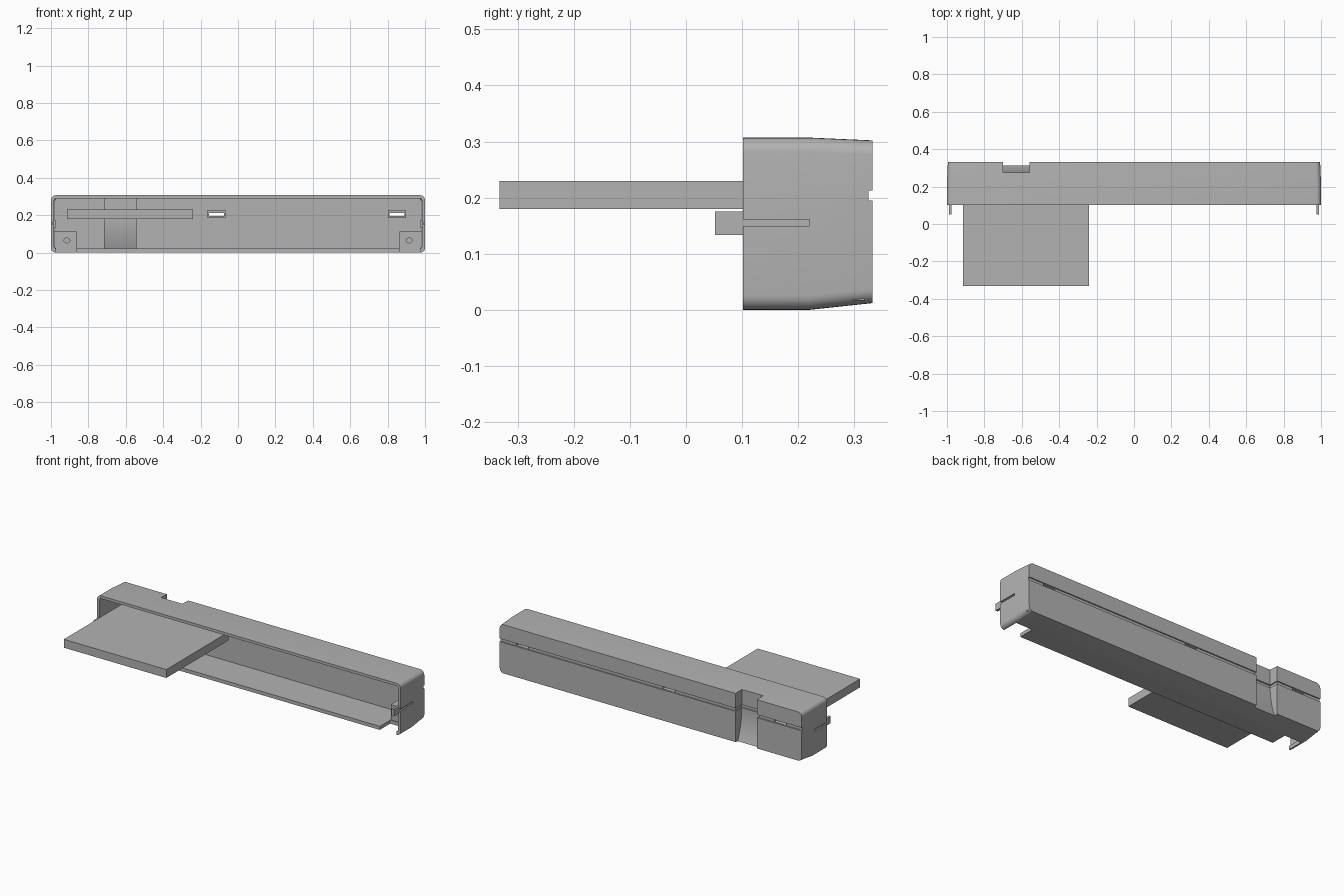
import bpy
import bmesh
import math

if "Cube" in bpy.data.objects:
    bpy.data.objects.remove(bpy.data.objects["Cube"], do_unlink=True)

grey = bpy.data.materials.new("mid_grey")
grey.use_nodes = True
COLOUR = (0.45, 0.45, 0.45, 1)
grey.diffuse_color = COLOUR
grey.node_tree.nodes["Principled BSDF"].inputs["Base Color"].default_value = COLOUR


def loft(name, rings):
    """Closed solid through matching rings of points."""
    bm = bmesh.new()
    loops = [[bm.verts.new(p) for p in ring] for ring in rings]
    n = len(loops[0])
    for a, b in zip(loops, loops[1:]):
        for i in range(n):
            j = (i + 1) % n
            bm.faces.new((a[i], a[j], b[j], b[i]))
    bm.faces.new(loops[0])
    bm.faces.new(loops[-1])
    bmesh.ops.recalc_face_normals(bm, faces=bm.faces)
    mesh = bpy.data.meshes.new(name)
    bm.to_mesh(mesh)
    bm.free()
    mesh.materials.append(grey)
    ob = bpy.data.objects.new(name, mesh)
    bpy.context.collection.objects.link(ob)
    return ob


def box(name, x0, x1, y0, y1, z0, z1):
    return loft(name, [[(x0, y0, z), (x1, y0, z), (x1, y1, z), (x0, y1, z)]
                       for z in (z0, z1)])


def rounded_ring(y, half, z0, z1, r, steps=6):
    """Rounded rectangle in the x-z plane."""
    pts = []
    corners = ((half - r, z1 - r), (r - half, z1 - r), (r - half, z0 + r), (half - r, z0 + r))
    for k, (cx, cz) in enumerate(corners):
        for s in range(steps + 1):
            a = (k + s / steps) * math.pi / 2
            pts.append((cx + r * math.cos(a), y, cz + r * math.sin(a)))
    return pts


def profile_x(name, yz, x0, x1):
    """Side profile extruded along x."""
    return loft(name, [[(x, y, z) for y, z in yz] for x in (x0, x1)])


def combine(target, other, operation):
    mod = target.modifiers.new("combine", "BOOLEAN")
    mod.operation = operation
    mod.solver = "EXACT"
    mod.object = other
    bpy.context.view_layer.objects.active = target
    bpy.ops.object.modifier_apply(modifier=mod.name)
    bpy.data.objects.remove(other, do_unlink=True)


def cut(target, other):
    combine(target, other, "DIFFERENCE")


def join(target, other):
    combine(target, other, "UNION")


# Long housing, open at the front and tapered towards the back
FRONT, BACK, TOP = 0.102, 0.332, 0.307
housing = loft("housing", [
    rounded_ring(FRONT, 1.0, 0, TOP, 0.026),
    rounded_ring(0.22, 1.0, 0, TOP, 0.026),
    rounded_ring(BACK, 0.995, 0.012, 0.302, 0.026)])
cut(housing, loft("cavity", [
    rounded_ring(0.05, 0.984, 0.021, 0.291, 0.012),
    rounded_ring(0.314, 0.98, 0.021, 0.289, 0.012)]))

# Finger recess: straight above, curving out to the back below
STEPS = 10
curve = []
for i in range(STEPS + 1):
    t = i / STEPS
    curve.append((0.275 + 0.041 * t * t, 0.195 * (1 - t)))
cover = [(y - 0.016, max(z, 0.015)) for y, z in curve]
join(housing, profile_x("recess_cover",
     [(0.32, 0.296), (0.259, 0.296)] + cover + [(0.32, 0.015)], -0.717, -0.544))
cut(housing, profile_x("recess_cutter",
    [(0.4, 0.4), (0.275, 0.4)] + curve + [(0.316, -0.1), (0.4, -0.1)], -0.70, -0.56))

# Slot frames on the inside of the back wall
SLOTS = (-0.85, -0.115, 0.85)
for x in SLOTS:
    join(housing, box("slot_frame", x - 0.048, x + 0.048, 0.292, 0.32, 0.184, 0.229))

# Corner mounts standing behind notches in the floor
for side in (-1, 1):
    xs = sorted((side * 0.863, side * 0.99))
    join(housing, box("corner_mount", *xs, 0.205, 0.318, 0.017, 0.112))
    xs = sorted((side * 0.863, side * 0.974))
    cut(housing, box("floor_notch", *xs, 0.05, 0.2, -0.1, 0.03))
    hole = [[(side * 0.915 + 0.016 * math.cos(a), y, 0.065 + 0.013 * math.sin(a))
             for a in (k * math.tau / 16 for k in range(16))] for y in (0.19, 0.235)]
    cut(housing, loft("mount_hole", hole))
    # Slit along the end wall
    xs = sorted((side * 0.991, side * 1.05))
    cut(housing, box("end_slit", *xs, 0.05, 0.22, 0.149, 0.161))

# Groove along the back, following the recess, with through slots
cut(housing, box("groove", -1.1, 1.1, 0.325, 0.4, 0.195, 0.213))
cut(housing, box("recess_groove", -0.707, -0.553, 0.267, 0.4, 0.195, 0.213))
for x in SLOTS:
    cut(housing, box("slot", x - 0.04, x + 0.04, 0.25, 0.4, 0.197, 0.2128))

bpy.ops.object.select_all(action="DESELECT")
housing.select_set(True)
bpy.context.view_layer.objects.active = housing
bpy.ops.object.shade_smooth_by_angle(angle=math.radians(25))

# Tabs reaching forward from the end walls
for side, label in ((-1, "right"), (1, "left")):
    xs = sorted((side * 0.976, side * 0.99))
    box(label + "_tab", *xs, 0.052, 0.2, 0.133, 0.175)

# Flat board sliding into the housing
box("board", -0.915, -0.24, -0.332, 0.255, 0.18, 0.23)
